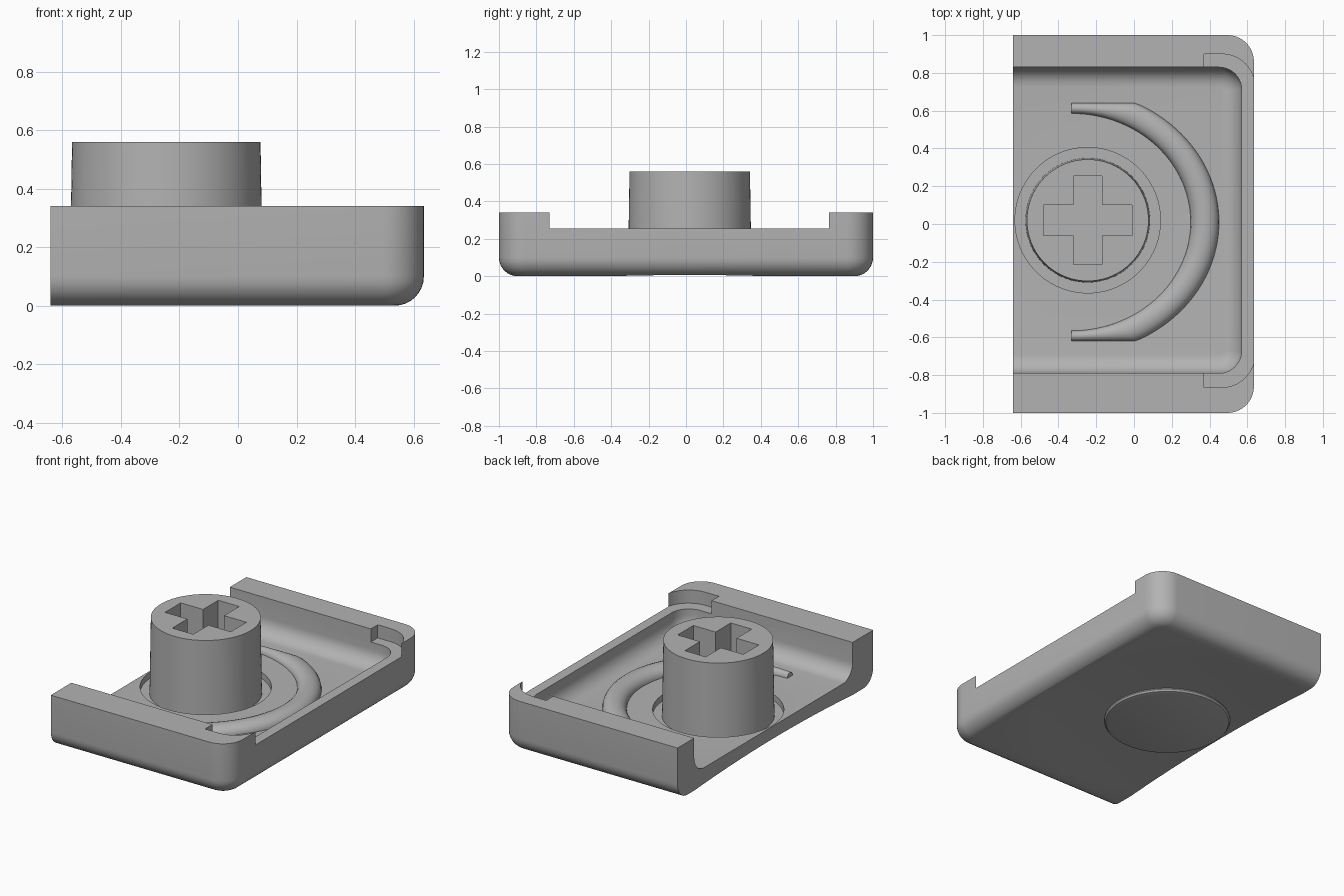
import bpy, bmesh
from math import sin, cos, pi

cube = bpy.data.objects.get("Cube")
if cube:
    bpy.data.objects.remove(cube, do_unlink=True)

grey = bpy.data.materials.new("light_grey_plastic")
grey.use_nodes = True
colour = (0.45, 0.45, 0.45, 1)
grey.diffuse_color = colour
grey.node_tree.nodes["Principled BSDF"].inputs["Base Color"].default_value = colour

CX, CY = -0.245, 0.02      # stem axis
FLOOR = 0.11


def loft(name, rings, closed=True):
    """Skin a list of point rings and cap both ends."""
    bm = bmesh.new()
    rows = [[bm.verts.new(p) for p in ring] for ring in rings]
    n = len(rows[0])
    for a, b in zip(rows, rows[1:]):
        for i in range(n):
            j = (i + 1) % n
            bm.faces.new((a[i], a[j], b[j], b[i]))
    bm.faces.new(rows[0][::-1])
    bm.faces.new(rows[-1])
    bmesh.ops.recalc_face_normals(bm, faces=bm.faces)
    mesh = bpy.data.meshes.new(name)
    bm.to_mesh(mesh)
    bm.free()
    mesh.materials.append(grey)
    ob = bpy.data.objects.new(name, mesh)
    bpy.context.collection.objects.link(ob)
    return ob


def block(name, x0, x1, y0, y1, r, levels, steps=10):
    """Block with square corners at x0 and round ones at x1; levels are (z, inset)."""
    rings = []
    for z, d in levels:
        q = r - d
        ring = [(x0, y0 + d, z)]
        for side, yc in ((-1, y0 + r), (1, y1 - r)):
            for k in range(steps + 1):
                a = (pi / 2) * k / steps + (-pi / 2 if side < 0 else 0)
                ring.append((x1 - r + q * cos(a), yc + q * sin(a), z))
        ring.append((x0, y1 - d, z))
        rings.append(ring)
    return loft(name, rings)


def fillet(z, r, steps=8):
    """Levels of a rounded bottom edge starting at height z."""
    return [(z + r * (1 - cos(a)), r * (1 - sin(a)))
            for a in (pi / 2 * k / steps for k in range(steps + 1))]


def lathe(name, profile, seg=96):
    return loft(name, [[(CX + r * cos(2 * pi * k / seg), CY + r * sin(2 * pi * k / seg), z)
                        for k in range(seg)] for r, z in profile])


def box(name, hx, hy, z0, z1):
    return loft(name, [[(CX + sx * hx, CY + sy * hy, z)
                        for sx, sy in ((-1, -1), (1, -1), (1, 1), (-1, 1))] for z in (z0, z1)])


def cut(target, cutter):
    cutter.hide_render = True
    mod = target.modifiers.new("cut", "BOOLEAN")
    mod.operation = "DIFFERENCE"
    mod.solver = "EXACT"
    mod.object = cutter
    bpy.context.view_layer.objects.active = target
    bpy.ops.object.modifier_apply(modifier=mod.name)
    bpy.data.objects.remove(cutter, do_unlink=True)


# Tray: rounded shell, open at one end
tray = block("tray", -0.64, 0.635, -1, 1, 0.14, fillet(0, 0.1) + [(0.34, 0)])
cut(tray, block("cavity", -0.9, 0.57, -0.79, 0.83, 0.12, fillet(FLOOR, 0.1) + [(0.6, 0)]))
# Lowered end wall and the corner ledges
cut(tray, block("end_notch", 0.37, 0.64, -0.865, 0.9, 0.175, [(0.255, 0), (0.6, 0)]))
# Shallow dish in the underside
dish = [(0.9 * k / 12, 0.035 * (1 - (k / 12) ** 2)) for k in range(13, 0, -1)]
cut(tray, lathe("dish", [(dish[0][0], -0.2)] + dish))
# Ring recess around the stem
cut(tray, lathe("recess", [(0.385, 0.07), (0.385, 0.5)]))

# Round pad below the stem
pad = lathe("stem_pad", [(0.355, 0.006), (0.372, 0.011), (0.38, 0.022), (0.38, 0.06)])

# Stem with a cross socket
stem = lathe("stem", [(0.33, 0.05), (0.322, 0.56)])
cut(stem, box("socket_x", 0.235, 0.08, 0.15, 0.7))
cut(stem, box("socket_y", 0.075, 0.235, 0.15, 0.7))

# Crescent rib on the floor, narrow at its two tips
rings = []
for k in range(65):
    t = -pi / 2 + pi * k / 64
    xi, yi = -0.33 + 0.63 * cos(t), 0.575 * sin(t)
    xo, yo = -0.33 + 0.78 * cos(t), max(-0.63, min(0.63, 0.7 * sin(t)))
    h = 0.03 + 0.03 * cos(t)
    ring = [(xi, yi + 0.01, FLOOR - 0.02)]
    for j in range(11):
        a = pi * j / 10
        s = (1 - cos(a)) / 2
        ring.append((xi + (xo - xi) * s, yi + (yo - yi) * s + 0.01, FLOOR + h * sin(a)))
    ring.append((xo, yo + 0.01, FLOOR - 0.02))
    rings.append(ring)
rib = loft("crescent_rib", rings)

# Smooth shading with sharp edges kept
for ob in (tray, pad, stem, rib):
    bpy.ops.object.select_all(action="DESELECT")
    ob.select_set(True)
    bpy.context.view_layer.objects.active = ob
    bpy.ops.object.shade_smooth_by_angle(angle=pi / 6)
